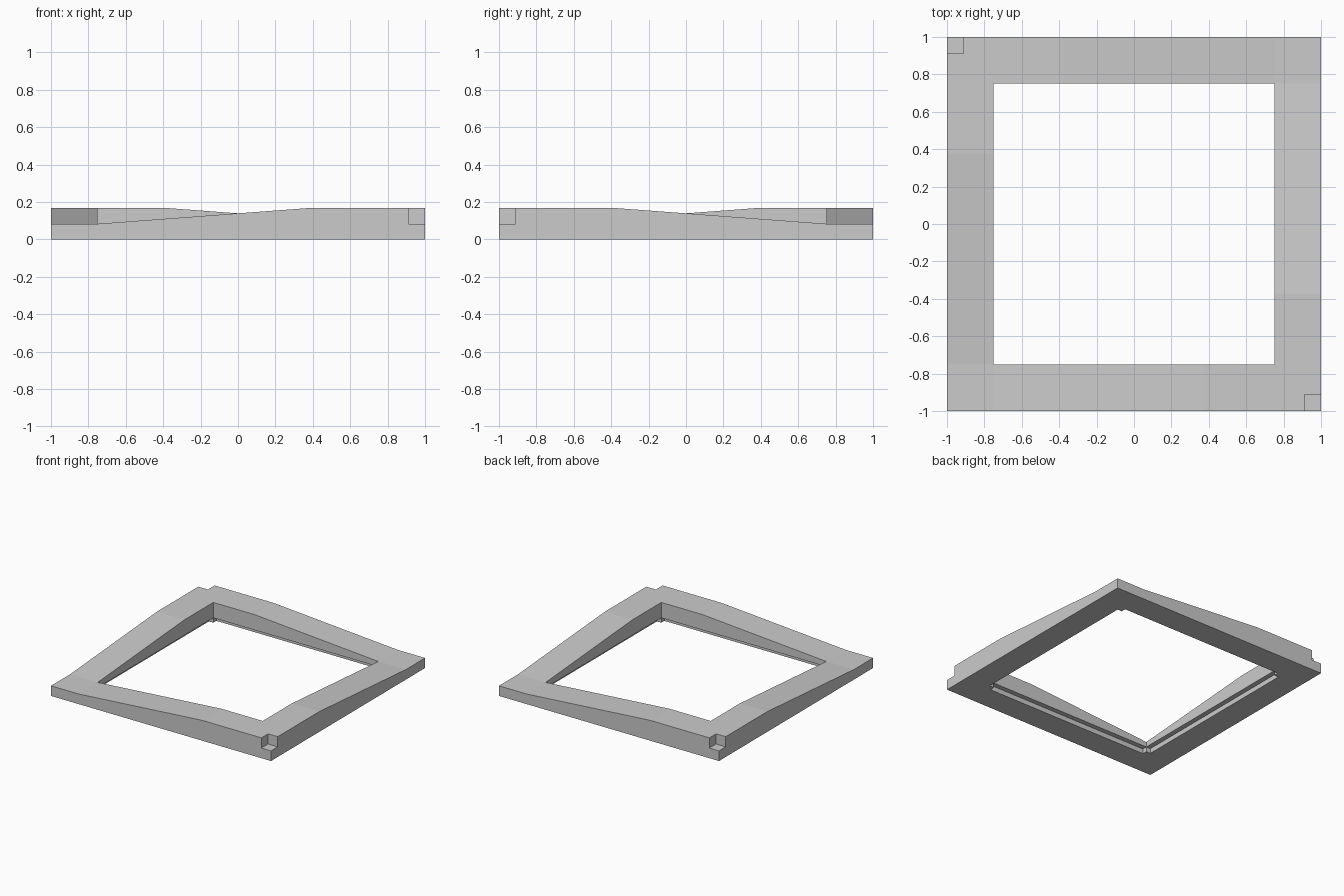
import bpy
import bmesh

cube = bpy.data.objects.get("Cube")
if cube:
    bpy.data.objects.remove(cube, do_unlink=True)

LOW, HIGH = 0.083, 0.167      # heights of the low and high corners
INNER = 0.75                  # half width of the opening
RABBET, LIP = 0.04, 0.04      # depth and height of the underside rebate
NOTCH = 0.0875                # corner notch size

grey = bpy.data.materials.new("plain grey")
grey.use_nodes = True
grey.diffuse_color = (0.6, 0.6, 0.6, 1)
grey.node_tree.nodes["Principled BSDF"].inputs["Base Color"].default_value = (0.6, 0.6, 0.6, 1)


def clamp(v):
    return max(-INNER, min(INNER, v))


def cut_box(target, centre, size):
    """Subtract a box from the target and remove the cutter."""
    bpy.ops.mesh.primitive_cube_add(size=1, location=centre)
    cutter = bpy.context.object
    cutter.name = "cutter"
    cutter.scale = size
    cutter.hide_render = True
    bpy.context.view_layer.update()
    mod = target.modifiers.new("cut", 'BOOLEAN')
    mod.operation = 'DIFFERENCE'
    mod.solver = 'EXACT'
    mod.object = cutter
    bpy.context.view_layer.objects.active = target
    bpy.ops.object.modifier_apply(modifier=mod.name)
    bpy.data.objects.remove(cutter, do_unlink=True)


# Outer top edge: half of the loop, repeated with a half turn
half = [(-1, -1, LOW), (-INNER, -1, LOW), (0.375, -1, HIGH),
        (1, -1, HIGH), (1, -0.375, HIGH), (1, INNER, LOW)]
loop = half + [(-x, -y, z) for x, y, z in half]

# Sloping square frame
bm = bmesh.new()
rings = []
for x, y, z in loop:
    ix, iy = clamp(x), clamp(y)
    rings.append([bm.verts.new(p) for p in
                  ((x, y, 0), (x, y, z), (ix, iy, z), (ix, iy, 0))])
for a, b in zip(rings, rings[1:] + rings[:1]):
    for i in range(4):
        j = (i + 1) % 4
        bm.faces.new((a[i], b[i], b[j], a[j]))
bmesh.ops.remove_doubles(bm, verts=bm.verts, dist=0.0001)
bmesh.ops.recalc_face_normals(bm, faces=bm.faces)
mesh = bpy.data.meshes.new("square_frame")
bm.to_mesh(mesh)
bm.free()
mesh.materials.append(grey)
frame = bpy.data.objects.new("square_frame", mesh)
bpy.context.collection.objects.link(frame)

# Notches in the two high corners
for s in (1, -1):
    c = s * (1 - NOTCH + 0.1)
    cut_box(frame, (c, -c, LOW + 0.1), (0.2, 0.2, 0.2))

# Rebate under the opening, leaving a small post in each corner
long, wide = 2 * (INNER + RABBET), 2 * INNER
for size in ((long, wide, 0.2), (wide, long, 0.2)):
    cut_box(frame, (0, 0, LIP - 0.1), size)
